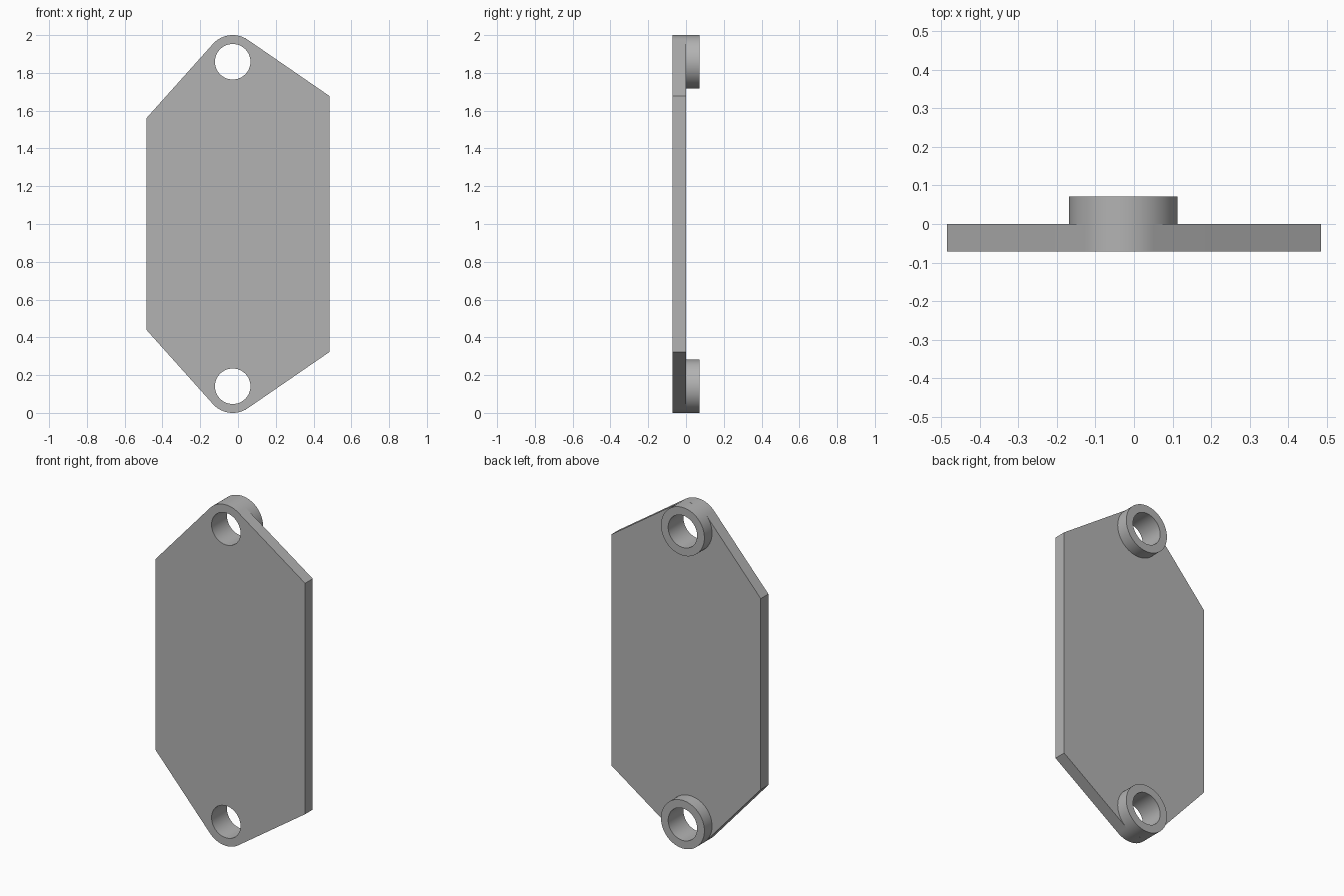
import bpy, bmesh, math
from mathutils import Vector

if "Cube" in bpy.data.objects:
    bpy.data.objects.remove(bpy.data.objects["Cube"], do_unlink=True)

# Main dimensions
EYE_X, EYE_Z = -0.028, 0.859      # eye centre, z measured from the middle
R_OUT, R_IN = 0.141, 0.094
HALF_W = 0.485
MID_Z = 1.0
Y_FRONT, Y_FACE, Y_BACK = -0.071, 0.0, 0.071

grey = bpy.data.materials.new("plain grey")
grey.use_nodes = True
colour = (0.45, 0.45, 0.45, 1)
grey.diffuse_color = colour
grey.node_tree.nodes["Principled BSDF"].inputs["Base Color"].default_value = colour


def arc(cx, cz, r, start, end, steps):
    return [(cx + r * math.cos(start + (end - start) * i / steps),
             cz + r * math.sin(start + (end - start) * i / steps))
            for i in range(steps + 1)]


def circle(cx, cz, r, steps=64):
    return arc(cx, cz, r, 0, 2 * math.pi, steps)[:-1]


def tangent_angle(corner, side):
    """Angle on the eye rim where a straight edge from the corner touches it."""
    dx, dz = corner[0] - EYE_X, corner[1] - EYE_Z
    return math.atan2(dz, dx) + side * math.acos(R_OUT / math.hypot(dx, dz))


def extruded(name, loops, y0, y1):
    """Fill the outline loops (inner ones become holes) and extrude along y."""
    bm = bmesh.new()
    for loop in loops:
        vs = [bm.verts.new((x, y0, z + MID_Z)) for x, z in loop]
        for a, b in zip(vs, vs[1:] + vs[:1]):
            bm.edges.new((a, b))
    bmesh.ops.triangle_fill(bm, edges=bm.edges[:], use_beauty=True,
                            normal=Vector((0, -1, 0)))
    ext = bmesh.ops.extrude_face_region(bm, geom=bm.faces[:], use_keep_orig=True)
    moved = [g for g in ext["geom"] if isinstance(g, bmesh.types.BMVert)]
    bmesh.ops.translate(bm, verts=moved, vec=(0, y1 - y0, 0))
    bmesh.ops.recalc_face_normals(bm, faces=bm.faces[:])
    mesh = bpy.data.meshes.new(name)
    bm.to_mesh(mesh)
    bm.free()
    mesh.materials.append(grey)
    ob = bpy.data.objects.new(name, mesh)
    bpy.context.collection.objects.link(ob)
    bpy.ops.object.select_all(action="DESELECT")
    ob.select_set(True)
    bpy.context.view_layer.objects.active = ob
    bpy.ops.object.shade_smooth_by_angle(angle=math.radians(30))
    return ob


# Plate: six-sided outline with rounded ends, mirrored top to bottom
right_corner, left_corner = (HALF_W, 0.677), (-HALF_W, 0.56)
start = tangent_angle(right_corner, 1)
end = tangent_angle(left_corner, -1) % (2 * math.pi)
upper = [right_corner] + arc(EYE_X, EYE_Z, R_OUT, start, end, 24) + [left_corner]
outline = upper + [(x, -z) for x, z in reversed(upper)]
holes = [circle(EYE_X, s * EYE_Z, R_IN) for s in (1, -1)]
extruded("plate", [outline] + holes, Y_FRONT, Y_FACE)

# Raised rings behind the two holes
for name, s in (("upper_ring", 1), ("lower_ring", -1)):
    extruded(name, [circle(EYE_X, s * EYE_Z, R_OUT),
                    circle(EYE_X, s * EYE_Z, R_IN)], Y_FACE, Y_BACK)
